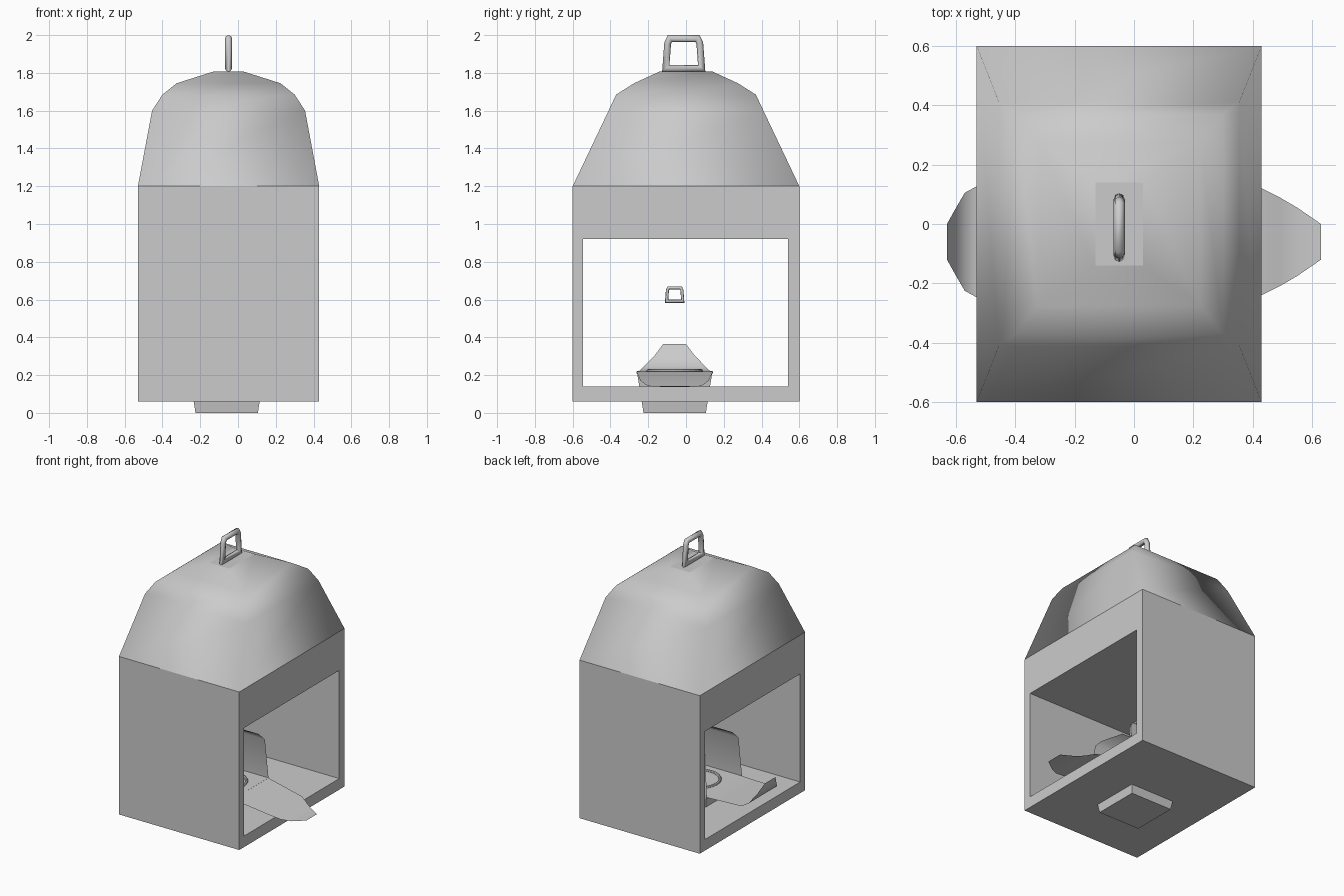
import bpy, bmesh
from math import pi

if "Cube" in bpy.data.objects:
    bpy.data.objects.remove(bpy.data.objects["Cube"])

CX, CY = -0.06, -0.06          # centre of the small carton


def make(name, verts, faces, smooth=None):
    me = bpy.data.meshes.new(name)
    bm = bmesh.new()
    vs = [bm.verts.new(v) for v in verts]
    for f in faces:
        bm.faces.new([vs[i] for i in f])
    bmesh.ops.recalc_face_normals(bm, faces=bm.faces)
    bm.to_mesh(me)
    bm.free()
    ob = bpy.data.objects.new(name, me)
    bpy.context.collection.objects.link(ob)
    if smooth:
        bpy.ops.object.select_all(action='DESELECT')
        ob.select_set(True)
        bpy.context.view_layer.objects.active = ob
        bpy.ops.object.shade_smooth_by_angle(angle=smooth)
    return ob


def rings(name, cx, cy, rows, smooth=None, caps=True):
    """Stacked rectangles (half x, half y, z) joined into a shell."""
    vs = [(cx + sx * hx, cy + sy * hy, z) for hx, hy, z in rows
          for sx, sy in ((-1, -1), (1, -1), (1, 1), (-1, 1))]
    fs = [(4 * k + i, 4 * k + (i + 1) % 4, 4 * k + 4 + (i + 1) % 4, 4 * k + 4 + i)
          for k in range(len(rows) - 1) for i in range(4)]
    if caps:
        n = len(vs)
        fs += [(3, 2, 1, 0), (n - 4, n - 3, n - 2, n - 1)]
    return make(name, vs, fs, smooth)


def flap(name, rows, axis):
    """Thin sheet from (position, half width, z) rows along one axis."""
    vs = []
    for p, w, z in rows:
        for s in (-1, 1):
            vs.append((p, CY + s * w, z) if axis == 'x' else (CX + s * w, p, z))
    fs = [(2 * k, 2 * k + 1, 2 * k + 3, 2 * k + 2) for k in range(len(rows) - 1)]
    return make(name, vs, fs, pi / 3)


def handle(name, x, y, z, s):
    """Closed trapezoid loop of round bar, bottom at z."""
    pts = [(-.095, .018), (-.085, .15), (-.073, .175), (.073, .175), (.085, .15), (.095, .018)]
    n, m = len(pts), 8
    from mathutils import Vector
    from math import cos, sin
    P = [Vector(p) for p in pts]
    vs = []
    for i, p in enumerate(P):
        a = (p - P[i - 1]).normalized()
        b = (P[(i + 1) % n] - p).normalized()
        t = (a + b).normalized()
        nrm = Vector((-t.y, t.x)) / max(.6, t.dot(a))
        for j in range(m):
            c = 2 * pi * j / m
            q = p + nrm * (.018 * cos(c))
            vs.append((x + s * .019 * sin(c), y + s * q.x, z + s * q.y))
    fs = [(i * m + j, i * m + (j + 1) % m, ((i + 1) % n) * m + (j + 1) % m, ((i + 1) % n) * m + j)
          for i in range(n) for j in range(m)]
    return make(name, vs, fs, pi / 3)


# Outer housing: rectangular frame, open through both x sides
loop_out = [(-.6, .06), (.6, .06), (.6, 1.2), (-.6, 1.2)]
loop_in = [(-.545, .14), (.54, .14), (.54, .92), (-.545, .92)]
verts = [(x, y, z) for x in (-.53, .43) for y, z in loop_out + loop_in]
faces = []
for i in range(4):
    j = (i + 1) % 4
    faces += [(i, j, j + 4, i + 4), (i + 8, j + 8, j + 12, i + 12),
              (i, j, j + 8, i + 8), (i + 4, j + 4, j + 12, i + 12)]
make("housing", verts, faces)

# Smooth domed roof
rings("roof", -.05, 0, [(.48, .6, 1.2), (.405, .41, 1.6), (.35, .37, 1.685),
                        (.275, .275, 1.745), (.08, .14, 1.807)], pi, caps=False)
make("roof_top", [(-.13, -.14, 1.807), (.03, -.14, 1.807), (.03, .14, 1.807), (-.13, .14, 1.807)],
     [(0, 1, 2, 3)])

# Tapered carton base passing through the floor
rings("carton_base", CX, CY, [(.165, .165, 0), (.198, .198, .207), (.203, .203, .21), (.203, .203, .22)])

# Round rim on the base
bpy.ops.mesh.primitive_torus_add(location=(CX, CY, .222), major_radius=.14, minor_radius=.01,
                                 major_segments=24, minor_segments=8)
bpy.context.object.name = "round_rim"

# Two upright flaps leaning together
for s, side in ((-1, "front"), (1, "back")):
    flap(side + "_flap", [(CY + s * d, w, z) for d, w, z in
         ((.203, .203, .22), (.185, .187, .5), (.16, .155, .54), (.055, .06, .585))], 'y')

# Two folded-out flaps
flap("right_flap", [(.14, .203, .22), (.43, .18, .17), (.49, .15, .147),
                    (.55, .115, .137), (.63, .06, .143)], 'x')
flap("left_flap", [(-.26, .203, .22), (-.53, .187, .222), (-.57, .165, .243),
                   (-.605, .105, .305), (-.63, .06, .365)], 'x')

# Carrying handles
handle("roof_handle", -.05, -.012, 1.807, 1.0)
handle("carton_handle", CX, CY, .583, .45)
